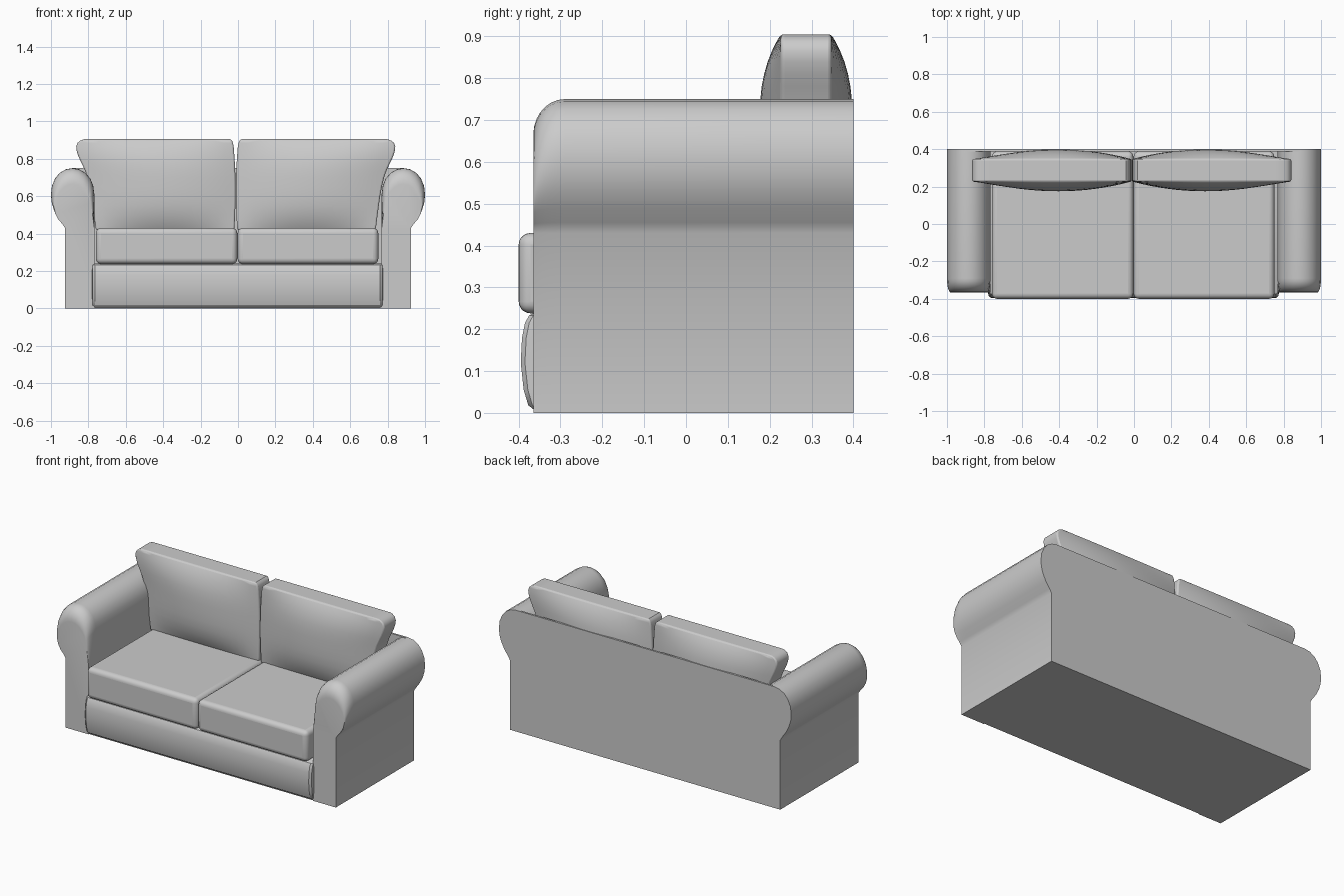
import bpy, bmesh, math

if "Cube" in bpy.data.objects:
    bpy.data.objects.remove(bpy.data.objects["Cube"])

def finish(name, bm, bevel=0.0, segments=3, limit=40):
    bmesh.ops.recalc_face_normals(bm, faces=bm.faces)
    me = bpy.data.meshes.new(name)
    bm.to_mesh(me)
    bm.free()
    ob = bpy.data.objects.new(name, me)
    bpy.context.collection.objects.link(ob)
    if bevel:
        m = ob.modifiers.new("bevel", 'BEVEL')
        m.width, m.segments = bevel, segments
        m.limit_method, m.angle_limit = 'ANGLE', math.radians(limit)
    bpy.ops.object.select_all(action='DESELECT')
    ob.select_set(True)
    bpy.context.view_layer.objects.active = ob
    bpy.ops.object.shade_smooth_by_angle(angle=math.radians(35))
    return ob

def loft(name, rings, **kw):
    """Skin a list of equal-length closed rings and cap both ends."""
    bm = bmesh.new()
    vs = [[bm.verts.new(p) for p in r] for r in rings]
    n = len(vs[0])
    for a, b in zip(vs, vs[1:]):
        for i in range(n):
            j = (i + 1) % n
            bm.faces.new((a[i], a[j], b[j], b[i]))
    bm.faces.new(vs[0])
    bm.faces.new(vs[-1])
    return finish(name, bm, **kw)

def box(name, x0, x1, y0, y1, z0, z1, **kw):
    return loft(name, [[(x0, y0, z), (x1, y0, z), (x1, y1, z), (x0, y1, z)] for z in (z0, z1)], **kw)

# Rolled arm outline: outer foot, flare, then round over to the inner face
outer = [(.925, 0), (.925, .43), (.94, .455), (.965, .49), (.985, .53), (.997, .57), (1, .61),
         (.995, .655), (.978, .695), (.953, .725), (.92, .744), (.885, .75)]
inner = [(.85, .744), (.817, .725), (.79, .695), (.774, .655), (.768, .61), (.768, .43), (.768, 0)]
profile = outer + inner

# Arms, with the front edge of the roll rounded over
def arm_ring(y, t, side):
    ring = []
    for x, z in profile:
        k = max(0, (z - .44) / .31)
        ring.append((side * (x + (.88 - x) * .3 * t * k), y, z - .085 * t * k))
    return ring

for side, label in ((-1, "left"), (1, "right")):
    rings = []
    for i in range(8):
        a = math.radians(90 * i / 7)
        rings.append(arm_ring(-.365 + .075 * (1 - math.cos(a)), 1 - math.sin(a), side))
    rings.append(arm_ring(.392, 0, side))
    loft(label + "_arm", rings)

# Back panel following the silhouette of both arms
sil = outer + [(-x, z) for x, z in reversed(outer)]
loft("back_panel", [[(x, y, z) for x, z in sil] for y in (.388, .4)])

# Base with a softly bulging front rail
rail = [(-.36, .005), (-.377, .018), (-.388, .055), (-.395, .12), (-.392, .18),
        (-.385, .215), (-.375, .233), (-.36, .24)]
def base_ring(x, d):
    return [(x, y + d, z) for y, z in rail] + [(x, .388, .24), (x, .388, .005)]
loft("base", [base_ring(x, d) for x, d in
              ((-.78, .025), (-.777, .01), (-.765, 0), (.76, 0), (.772, .01), (.775, .025))])
box("underside", -.78, .78, -.36, .39, 0, .012)

# Seat cushions
box("left_seat_cushion", -.76, -.004, -.4, .388, .238, .43, bevel=.028, segments=5)
box("right_seat_cushion", -.002, .75, -.4, .388, .238, .43, bevel=.028, segments=5)

# Back cushions: rows of (height, inner edge, outer edge), bulged front and back
rows = [(.42, .008, .748), (.45, .006, .752), (.5, .004, .758), (.55, .002, .765), (.6, .001, .772),
        (.65, .001, .781), (.7, .002, .793), (.74, .003, .807), (.78, .005, .826), (.81, .007, .84),
        (.84, .009, .85), (.865, .011, .853), (.885, .015, .846), (.897, .02, .832), (.905, .03, .81)]
N = 16
for side, label in ((-1, "left"), (1, "right")):
    rings = []
    for z, xi, xo in rows:
        t = abs((z - .6625) / .2425)
        front, back = [], []
        for i in range(N + 1):
            s = 2 * i / N - 1
            h = .06 + .052 * (1 - s * s) * (1 - min(1, t) ** 3)
            x = -.012 + side * (xi + (xo - xi) * i / N)
            front.append((x, .287 - h, z))
            back.append((x, .287 + h, z))
        rings.append(front + back[::-1])
    loft(label + "_back_cushion", rings, bevel=.012, limit=50)
